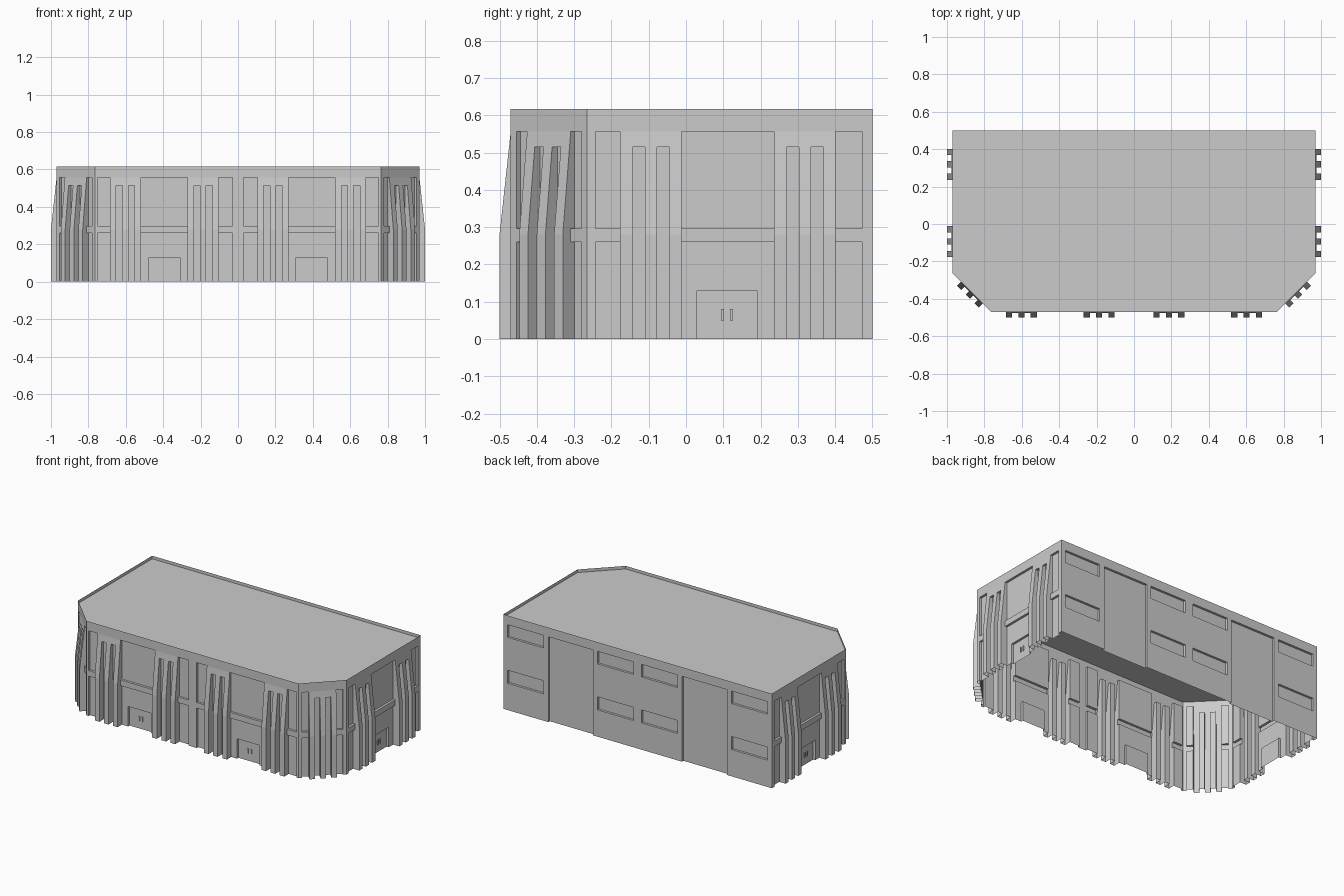
import bpy
import bmesh
from mathutils import Vector, Matrix

cube = bpy.data.objects.get("Cube")
if cube:
    bpy.data.objects.remove(cube, do_unlink=True)

# One plain concrete colour
grey = bpy.data.materials.new("concrete_grey")
grey.use_nodes = True
grey.diffuse_color = (0.6, 0.6, 0.6, 1)
bsdf = grey.node_tree.nodes["Principled BSDF"]
bsdf.inputs["Base Color"].default_value = grey.diffuse_color
bsdf.inputs["Roughness"].default_value = 0.8

TOP, HEAD, SLOT_TOP = 0.617, 0.557, 0.515
BAND_LOW, BAND_HIGH, BEND = 0.26, 0.297, 0.28
DOOR_TOP, SILL_LOW, SILL_HIGH = 0.13, 0.175, 0.475
RECESS, FIN = -0.015, 0.03
LEVELS = [0, DOOR_TOP, SILL_LOW, BAND_LOW, BEND, BAND_HIGH, SILL_HIGH, SLOT_TOP, HEAD, TOP]


def depth(kind, z, mid):
    """Relief of a wall strip at height z, within the band around mid."""
    if mid > HEAD or kind == "frame":
        return 0
    if kind == "fin" or (kind == "slot" and mid > SLOT_TOP):
        return FIN * min(1, (HEAD - z) / (HEAD - BEND))
    if kind == "window":
        inside = SILL_LOW < mid < BAND_LOW or SILL_HIGH < mid < HEAD
        return RECESS if inside else 0
    if kind in ("panel", "door") and BAND_LOW < mid < BAND_HIGH:
        return 0
    if kind == "door" and mid < DOOR_TOP:
        return 2 * RECESS
    return RECESS


def finish(name, bm):
    mesh = bpy.data.meshes.new(name)
    bm.to_mesh(mesh)
    bm.free()
    mesh.materials.append(grey)
    obj = bpy.data.objects.new(name, mesh)
    bpy.context.collection.objects.link(obj)
    return obj


def pilaster(c):
    """Three fins with two slots between them."""
    kinds = ["fin", "slot", "fin", "slot", "fin"]
    w = 0.033
    return [(c + (i - 2.5) * w, c + (i - 1.5) * w, k) for i, k in enumerate(kinds)]


def build_wall(name, start, end, spans):
    """Sheet wall with relief; later spans override earlier ones."""
    a, b = Vector((*start, 0)), Vector((*end, 0))
    along = (b - a).normalized()
    out = Vector((along.y, -along.x, 0))
    length = (b - a).length
    cuts = sorted({round(u, 4) for s in spans for u in s[:2]} | {0, round(length, 4)})
    strips = []
    for u0, u1 in zip(cuts, cuts[1:]):
        kind = "frame"
        for s in spans:
            if s[0] < (u0 + u1) / 2 < s[1]:
                kind = s[2]
        strips.append((u0, u1, kind))

    bm = bmesh.new()

    def face(*corners):
        points = []
        for u, d, z in corners:
            p = a + along * u + out * d + Vector((0, 0, z))
            if all((p - q).length > 1e-5 for q in points):
                points.append(p)
        if len(points) > 2:
            bm.faces.new([bm.verts.new(p) for p in points])

    bands = list(zip(LEVELS, LEVELS[1:]))
    for i, (u0, u1, kind) in enumerate(strips):
        last = None
        for z0, z1 in bands:
            mid = (z0 + z1) / 2
            d0, d1 = depth(kind, z0, mid), depth(kind, z1, mid)
            face((u0, d0, z0), (u1, d0, z0), (u1, d1, z1), (u0, d1, z1))
            # Ledge between this band and the one below
            if last is not None and abs(last - d0) > 1e-5:
                face((u0, last, z0), (u1, last, z0), (u1, d0, z0), (u0, d0, z0))
            last = d1
            # Reveal between this strip and the next
            if i + 1 < len(strips):
                nxt = strips[i + 1][2]
                e0, e1 = depth(nxt, z0, mid), depth(nxt, z1, mid)
                face((u1, d0, z0), (u1, e0, z0), (u1, e1, z1), (u1, d1, z1))
    bmesh.ops.remove_doubles(bm, verts=bm.verts, dist=1e-5)
    bmesh.ops.dissolve_limit(bm, angle_limit=0.02, verts=bm.verts, edges=bm.edges)
    finish(name, bm)

    # Pair of handles on every door
    for u0, u1, kind in spans:
        if kind == "door":
            for side in (-1, 1):
                bm = bmesh.new()
                p = a + along * ((u0 + u1) / 2 + side * 0.012)
                p += out * (2 * RECESS + 0.003) + Vector((0, 0, 0.065))
                turn = Matrix((along, out, (0, 0, 1))).transposed().to_4x4()
                size = Matrix.Diagonal((0.008, 0.006, 0.03, 1))
                bmesh.ops.create_cube(bm, size=1, matrix=Matrix.Translation(p) @ turn @ size)
                finish(name + "_door_handle", bm)


def mirrored(spans, length):
    return [(length - u1, length - u0, k) for u0, u1, k in spans]


# Footprint corners, counter-clockwise from the front
X, XF, YF, YC, YB = 0.97, 0.765, -0.47, -0.265, 0.5
corners = [(-XF, YF), (XF, YF), (X, YC), (X, YB), (-X, YB), (-X, YC)]

# Front wall: one half, then its mirror
half = [(0.015, 0.735, "panel"), (0.29, 0.455, "door")] + pilaster(0.163) + pilaster(0.578)
front = half + mirrored(half, 2 * XF)

# Side wall, running from the chamfer to the back
side_length = YB - YC
side = [(0.022, 0.737, "panel"), (0.295, 0.455, "door")] + pilaster(0.171) + pilaster(0.584)

# Chamfered corner wall
chamfer_length = (Vector(corners[2]) - Vector(corners[1])).length
chamfer = [(0.022, chamfer_length - 0.022, "panel")] + pilaster(chamfer_length / 2)

# Back wall: shallow window insets and full-height insets
half = [(0.03, 0.29, "window"), (0.325, 0.65, "slab"), (0.68, 0.94, "window")]
back = half + mirrored(half, 2 * X)

names = ["front_wall", "left_chamfer_wall", "left_wall", "back_wall",
         "right_wall", "right_chamfer_wall"]
layouts = [front, chamfer, side, back, mirrored(side, side_length), chamfer]
for i, (name, spans) in enumerate(zip(names, layouts)):
    build_wall(name, corners[i], corners[(i + 1) % 6], spans)

# Roof sunk behind a low parapet
bm = bmesh.new()
roof = bm.faces.new([bm.verts.new((x, y, TOP)) for x, y in corners])
bm.normal_update()
bmesh.ops.inset_region(bm, faces=[roof], thickness=0.02, use_even_offset=True)
bmesh.ops.inset_region(bm, faces=[roof], thickness=0.0005, depth=-0.02, use_even_offset=True)
finish("roof_and_parapet", bm)
